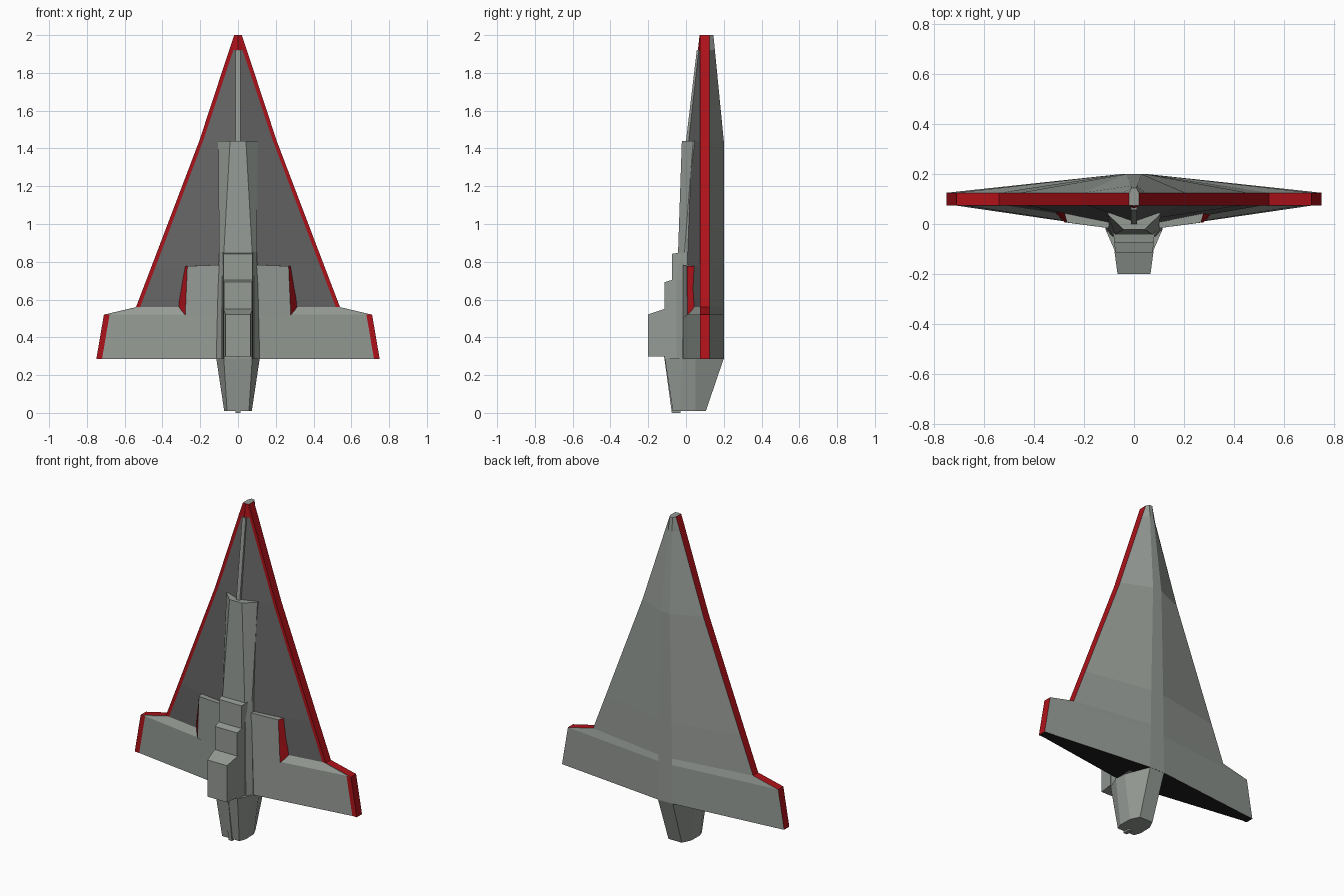
import bpy, bmesh

if "Cube" in bpy.data.objects:
    bpy.data.objects.remove(bpy.data.objects["Cube"])


def material(name, rgb):
    m = bpy.data.materials.new(name)
    m.diffuse_color = (*rgb, 1)
    m.use_nodes = True
    m.node_tree.nodes["Principled BSDF"].inputs["Base Color"].default_value = m.diffuse_color
    return m


GREY = material("hull_grey", (0.30, 0.325, 0.30))
RED = material("trim_red", (0.42, 0.006, 0.01))
DARK = material("panel_dark", (0.13, 0.13, 0.13))
BLACK = material("rear_black", (0.012, 0.012, 0.012))
MATS = [GREY, RED, DARK, BLACK]


def loft(name, rings, pick=None, caps=(0, 0)):
    """Join closed rings of points; pick(segment, side) gives the material slot."""
    bm = bmesh.new()
    vs = [[bm.verts.new(p) for p in r] for r in rings]
    n = len(rings[0])
    for s in range(len(rings) - 1):
        for i in range(n):
            j = (i + 1) % n
            f = bm.faces.new((vs[s][i], vs[s][j], vs[s + 1][j], vs[s + 1][i]))
            f.material_index = pick(s, i) if pick else 0
    for ring, slot in zip((vs[0], vs[-1]), caps):
        bm.faces.new(ring).material_index = slot
    bmesh.ops.recalc_face_normals(bm, faces=bm.faces)
    me = bpy.data.meshes.new(name)
    bm.to_mesh(me)
    bm.free()
    for m in MATS:
        me.materials.append(m)
    ob = bpy.data.objects.new(name, me)
    bpy.context.collection.objects.link(ob)
    return ob


def mirrored(half, z):
    """Full ring from right-hand (x, y) points ordered front to back."""
    return ([(x, y, z) for x, y in half] +
            [(-x, y, z) for x, y in reversed(half) if x > 0])


# Hull stations: z, half width, red strip width, keel y, back y, back half width
stations = [
    (2.00, 0.020, 0.012, 0.072, 0.145, 0.010),
    (1.92, 0.047, 0.022, 0.063, 0.153, 0.013),
    (1.44, 0.205, 0.020, 0.010, 0.200, 0.030),
    (0.78, 0.456, 0.022, -0.014, 0.200, 0.043),
    (0.56, 0.540, 0.022, -0.005, 0.200, 0.046),
    (0.52, 0.710, 0.030, -0.030, 0.200, 0.046),
    (0.285, 0.750, 0.030, -0.030, 0.200, 0.050),
]


def hull_colour(seg, side):
    if side in (2, 6):
        return 1
    if side in (1, 7):
        return 0 if seg == 4 else 1
    if side in (0, 8):
        return 1 if seg == 0 else (2 if seg < 4 else 0)
    return 0


loft("hull", [mirrored([(0, k), (w - s, 0.075), (w, 0.075), (w, 0.125), (bw, b)], z)
              for z, w, s, k, b, bw in stations], hull_colour, (0, 3))

# Raised inner wing blocks with red outer walls
for sx, side in ((1, "right"), (-1, "left")):
    def ring(pts):
        return [(sx * x, y, z) for x, y, z in pts]
    loft(f"wing_block_{side}", [
        ring([(0.06, -0.022, 0.785), (0.268, 0.006, 0.777),
              (0.28, 0.05, 0.777), (0.06, 0.05, 0.785)]),
        ring([(0.06, -0.022, 0.50), (0.279, 0.007, 0.518),
              (0.318, 0.05, 0.562), (0.06, 0.05, 0.50)]),
    ], lambda s, i: 1 if i == 1 else 0)

# Thin centre rib on the nose
loft("nose_rib", [mirrored([(0.012, y), (0.012, 0.1)], z)
                  for z, y in ((1.92, 0.057), (1.44, 0.0))])

# Long spine leading to the tower
loft("spine", [mirrored([(xt, yt), (xb, yb), (xb, 0.1)], z) for z, xt, yt, xb, yb in (
    (1.44, 0.042, -0.022, 0.105, 0.038),
    (0.85, 0.075, -0.042, 0.100, -0.008),
    (0.70, 0.085, -0.050, 0.105, -0.015),
    (0.285, 0.088, -0.050, 0.115, -0.018))])


# Stepped tower: each tier is a tapered block with a sloping upper face
def tier(name, y0, y1, x0, x1, top0, top1, bottom):
    rings = [[(-x, y, bottom), (x, y, bottom), (x, y, top), (-x, y, top)]
             for y, x, top in ((y0, x0, top0), (y1, x1, top1))]
    loft(name, rings)


tier("tower_lower_tier", 0.0, -0.075, 0.092, 0.076, 0.855, 0.842, 0.286)
tier("tower_middle_tier", -0.07, -0.115, 0.080, 0.074, 0.705, 0.692, 0.288)
tier("tower_top_tier", -0.11, -0.2, 0.078, 0.066, 0.552, 0.522, 0.298)

# Tapered tail below the hull
loft("tail", [
    mirrored([(0.075, -0.112), (0.115, -0.02), (0.11, 0.05), (0.05, 0.2)], 0.288),
    mirrored([(0.058, -0.070), (0.073, -0.03), (0.071, 0.05), (0.045, 0.105)], 0.01)])
loft("tail_rib", [mirrored([(0.012, y), (0.012, -0.03)], z)
                  for z, y in ((0.30, -0.116), (0.0, -0.075))])
